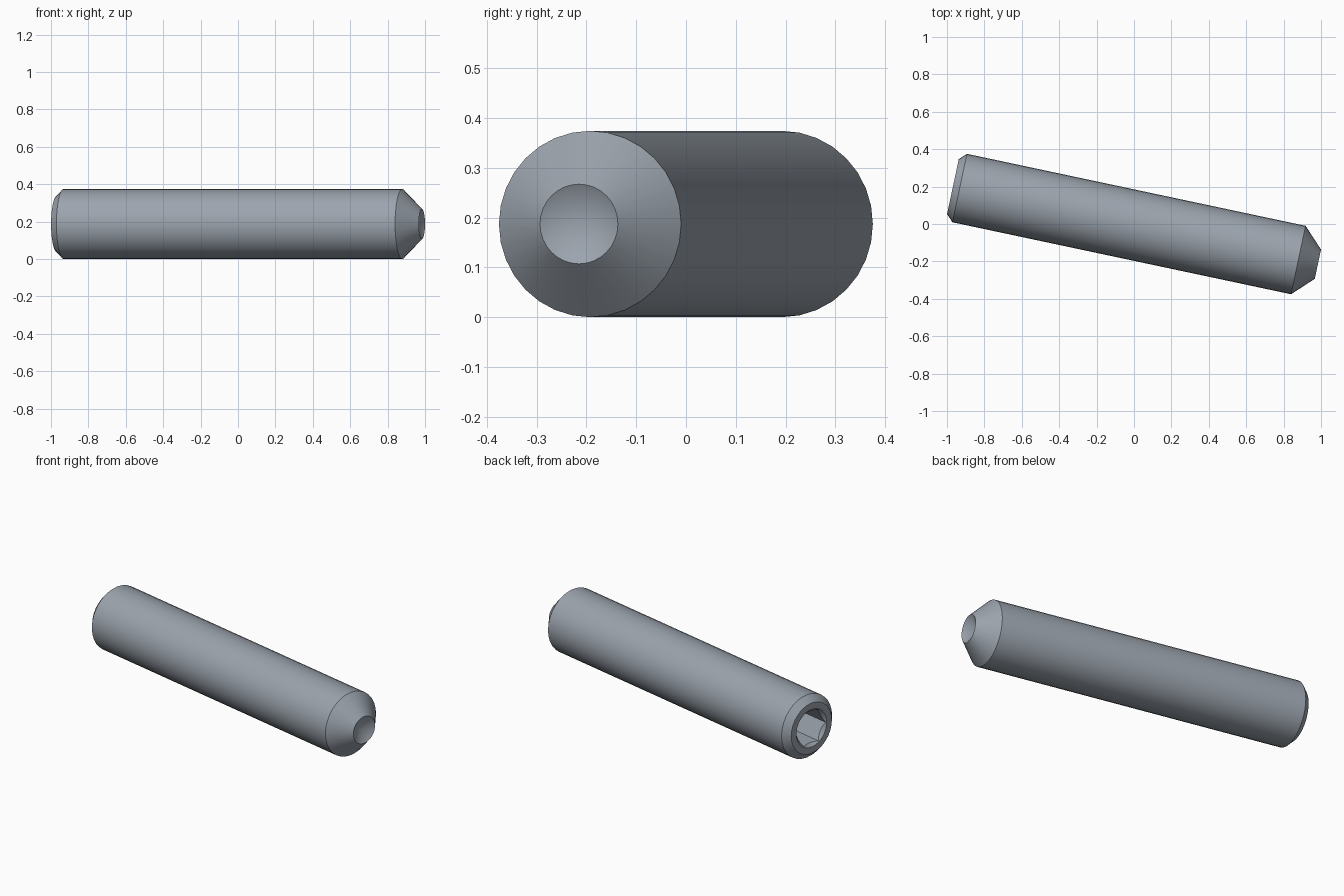
import bpy
import bmesh
import math

if "Cube" in bpy.data.objects:
    bpy.data.objects.remove(bpy.data.objects["Cube"], do_unlink=True)

HALF = 0.9975          # half the screw length
RADIUS = 0.187
SOCKET_R = 0.108       # hexagon corner radius
SOCKET_DEPTH = 0.25

steel = bpy.data.materials.new("blue grey steel")
steel.use_nodes = True
colour = (0.33, 0.37, 0.42, 1)
steel.diffuse_color = colour
steel.node_tree.nodes["Principled BSDF"].inputs["Base Color"].default_value = colour


def lathe(name, profile, sides):
    """Turn a closed (x, radius) profile around the x axis."""
    bm = bmesh.new()
    verts = [bm.verts.new((x, r, 0)) for x, r in profile]
    edges = [bm.edges.new(pair) for pair in zip(verts, verts[1:])]
    bmesh.ops.spin(bm, geom=verts + edges, cent=(0, 0, 0), axis=(1, 0, 0),
                   angle=math.tau, steps=sides, use_duplicate=False)
    bmesh.ops.remove_doubles(bm, verts=bm.verts, dist=0.0001)
    bmesh.ops.recalc_face_normals(bm, faces=bm.faces)
    mesh = bpy.data.meshes.new(name)
    bm.to_mesh(mesh)
    bm.free()
    mesh.materials.append(steel)
    obj = bpy.data.objects.new(name, mesh)
    bpy.context.collection.objects.link(obj)
    return obj


# Screw body: chamfered drive end, plain shank, tapered point with a cup
body = lathe("set_screw_body", [
    (-HALF, 0), (-HALF, 0.15), (-HALF + 0.037, RADIUS),
    (HALF - 0.107, RADIUS), (HALF, 0.08), (HALF - 0.046, 0)], 32)

# Hexagon socket and its countersink
hex_cutter = lathe("hex_socket_cutter", [
    (-HALF - 0.1, 0), (-HALF - 0.1, SOCKET_R),
    (-HALF + SOCKET_DEPTH, SOCKET_R), (-HALF + SOCKET_DEPTH, 0)], 6)
sink_cutter = lathe("countersink_cutter", [
    (-HALF - 0.05, 0), (-HALF - 0.05, 0.162), (-HALF + 0.112, 0)], 32)

bpy.context.view_layer.objects.active = body
for cutter in (hex_cutter, sink_cutter):
    cutter.hide_render = True
    cut = body.modifiers.new(cutter.name, 'BOOLEAN')
    cut.operation = 'DIFFERENCE'
    cut.solver = 'EXACT'
    cut.object = cutter
    bpy.ops.object.modifier_apply(modifier=cut.name)
    bpy.data.objects.remove(cutter, do_unlink=True)

# Smooth round surfaces with crisp edges
bpy.ops.object.select_all(action='DESELECT')
body.select_set(True)
bpy.ops.object.shade_smooth_by_angle(angle=math.radians(25))

# Lay the screw at its slanted angle
body.location = (0.0075, -0.0075, RADIUS)
body.rotation_euler.z = math.radians(-12)
